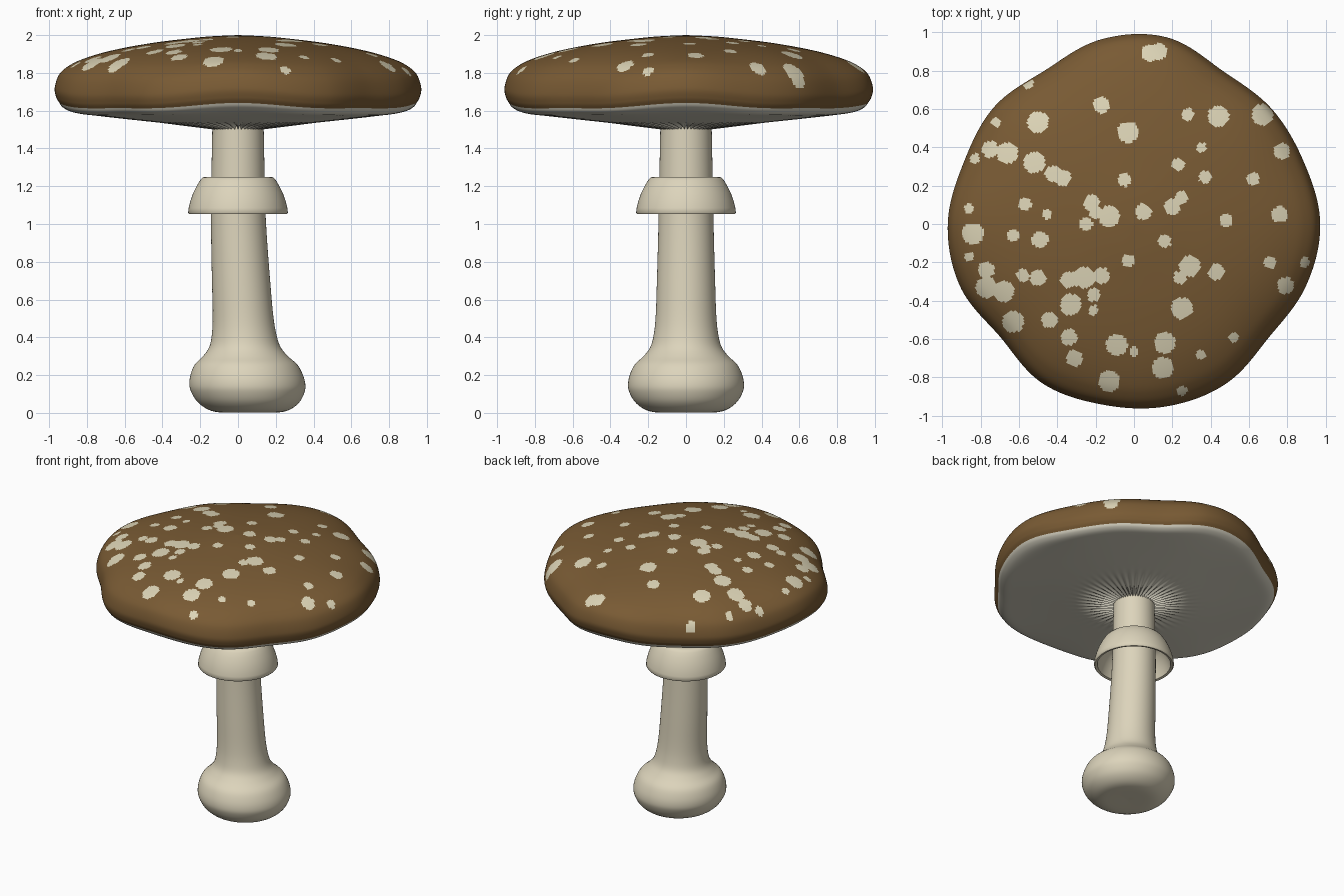
import bpy, bmesh, math

if "Cube" in bpy.data.objects:
    bpy.data.objects.remove(bpy.data.objects["Cube"])


def material(name, rgb):
    m = bpy.data.materials.new(name)
    m.diffuse_color = (*rgb, 1)
    m.use_nodes = True
    m.node_tree.nodes["Principled BSDF"].inputs["Base Color"].default_value = m.diffuse_color
    return m


BROWN = material("cap brown", (0.19, 0.103, 0.034))
CREAM = material("stem cream", (0.72, 0.66, 0.50))
PATCH = material("patch cream", (0.72, 0.66, 0.47))
GILL = material("gill grey", (0.68, 0.65, 0.54))


def cr(a, b, c, d, t):
    # Catmull-Rom interpolation between b and c
    return b + 0.5 * t * (c - a + t * (2*a - 5*b + 4*c - d + t * (3*(b - c) + d - a)))


def smooth_profile(pts, n):
    out = []
    for i in range(len(pts) - 1):
        q = [pts[max(0, min(len(pts) - 1, i + k))] for k in (-1, 0, 1, 2)]
        for s in range(n):
            out.append(tuple(cr(*[p[a] for p in q], s / n) for a in (0, 1)))
    return out + [pts[-1]]


def lathe(name, profile, segs, mats, place, sharp=40):
    """Revolve (r, z) points listed bottom to top; place() bends the result."""
    bm = bmesh.new()
    rings = [[bm.verts.new(place(max(r, 0), z, 2 * math.pi * j / segs)) for j in range(segs)]
             for r, z in profile]
    for lo, hi in zip(rings, rings[1:]):
        for j in range(segs):
            k = (j + 1) % segs
            bm.faces.new((lo[j], lo[k], hi[k], hi[j]))
    bmesh.ops.remove_doubles(bm, verts=bm.verts, dist=1e-5)
    me = bpy.data.meshes.new(name)
    bm.to_mesh(me)
    bm.free()
    for m in mats:
        me.materials.append(m)
    me.polygons.foreach_set("use_smooth", [True] * len(me.polygons))
    me.set_sharp_from_angle(angle=math.radians(sharp))
    ob = bpy.data.objects.new(name, me)
    bpy.context.collection.objects.link(ob)
    return ob


# Wavy rim: radius every 20 degrees
RIM = [.97, .942, .935, .922, .987, .977, .925, .95, .943,
       .97, .962, .912, .957, .955, .965, .96, .918, .952]


def rim_radius(a):
    u = a / math.radians(20)
    i = int(u)
    return cr(*[RIM[(i + k) % 18] for k in (-1, 0, 1, 2)], u - i)


def cap_place(r, z, a):
    w = min(1, r / 0.97) ** 2
    r *= 1 + w * (rim_radius(a) / 0.97 - 1)
    z += w ** 3 * (0.016 * math.cos(4 * a) + 0.006 * math.cos(8 * a))
    return r * math.cos(a), r * math.sin(a), z


def gill_place(r, z, a):
    # fine radial folds that fade away from the stem
    fade = max(0, 1 - r / 0.42) * min(1, r / 0.1)
    return cap_place(r, z + 0.014 * fade * math.cos(50 * a), a)


# Cap
SEGS = 400
cap_pts = [(.945, 1.622), (.962, 1.65), (.97, 1.7), (.945, 1.775), (.89, 1.828), (.82, 1.866),
           (.72, 1.902), (.6, 1.932), (.45, 1.959), (.3, 1.978), (.15, 1.993), (0, 2.0)]
cap = lathe("cap", smooth_profile(cap_pts, 10), SEGS, [BROWN, PATCH], cap_place, 60)

# Pale patches on the cap: centres grouped by patch radius
PATCHES = {
    .026: [(-.55, .73), (-.72, .53), (-.83, .34), (-.45, .05), (-.86, .08), (-.86, -.17),
           (0, -.665), (.25, -.87), (.35, -.68), (.52, -.59), (.89, -.2), (.35, .4), (-.21, -.45)],
    .034: [(.28, .57), (.23, .31), (.37, .245), (.62, .235), (-.05, .23), (-.57, .105),
           (-.63, -.06), (-.25, 0), (.25, .14), (.16, -.09), (.48, .02), (-.58, -.27),
           (-.21, -.37), (.24, -.28), (-.03, -.19), (.71, -.2), (-.2, .06)],
    .043: [(.08, .89), (.13, .9), (-.17, .62), (.77, .38), (-.75, .39), (-.42, .26), (-.37, .24),
           (-.49, -.08), (-.22, .11), (.05, .065), (.2, .09), (.76, .05), (-.77, -.24),
           (-.5, -.28), (-.34, -.29), (-.17, -.27), (-.44, -.5), (-.34, -.59), (-.31, -.7),
           (.79, -.32), (.43, -.25)],
    .056: [(-.5, .53), (-.03, .48), (.44, .56), (.67, .57), (-.52, .32), (-.66, .37), (-.13, .04),
           (-.84, -.05), (-.77, -.33), (-.68, -.35), (-.63, -.51), (-.26, -.28), (-.33, -.42),
           (-.09, -.63), (-.13, -.82), (.16, -.62), (.15, -.75), (.25, -.44), (.29, -.22)],
}
spots = [(x, y, r * r) for r, pts in PATCHES.items() for x, y in pts]
for f in cap.data.polygons:
    cx, cy, cz = f.center
    if cz > 1.72:
        f.material_index = int(any((cx - x) ** 2 + (cy - y) ** 2 < rr for x, y, rr in spots))

# Gills
gill_pts = [(.08, 1.506), (.14, 1.511), (.25, 1.521), (.4, 1.535), (.6, 1.555),
            (.8, 1.574), (.89, 1.585), (.93, 1.603), (.945, 1.622)]
lathe("gills", smooth_profile(gill_pts, 4), SEGS, [GILL], gill_place, 60)


# Stem with bulb, leaning slightly towards +x at the foot
def stem_place(r, z, a):
    lean = 0.06 * max(0, 1 - z / 1.1) ** 1.3
    return lean + r * math.cos(a), r * math.sin(a), z


stem_pts = [(0, .004), (.09, .002), (.17, .004), (.225, .022), (.272, .06), (.3, .11), (.307, .15),
            (.298, .2), (.272, .255), (.225, .3), (.188, .35), (.17, .42), (.16, .52),
            (.154, .7), (.147, .95), (.142, 1.2), (.138, 1.4), (.135, 1.56)]
lathe("stem", smooth_profile(stem_pts, 4), 96, [CREAM], stem_place, 60)

# Hanging ring on the stem, hollow underneath
ring_pts = [(.12, 1.225), (.165, 1.215), (.19, 1.185), (.215, 1.14), (.232, 1.095), (.242, 1.056),
            (.258, 1.052), (.264, 1.06), (.261, 1.085), (.251, 1.125), (.237, 1.165),
            (.218, 1.203), (.2, 1.232), (.187, 1.246), (.175, 1.25), (.12, 1.25)]
lathe("stem_ring", ring_pts, 96, [CREAM],
      lambda r, z, a: (r * math.cos(a), r * math.sin(a), z), 50)
